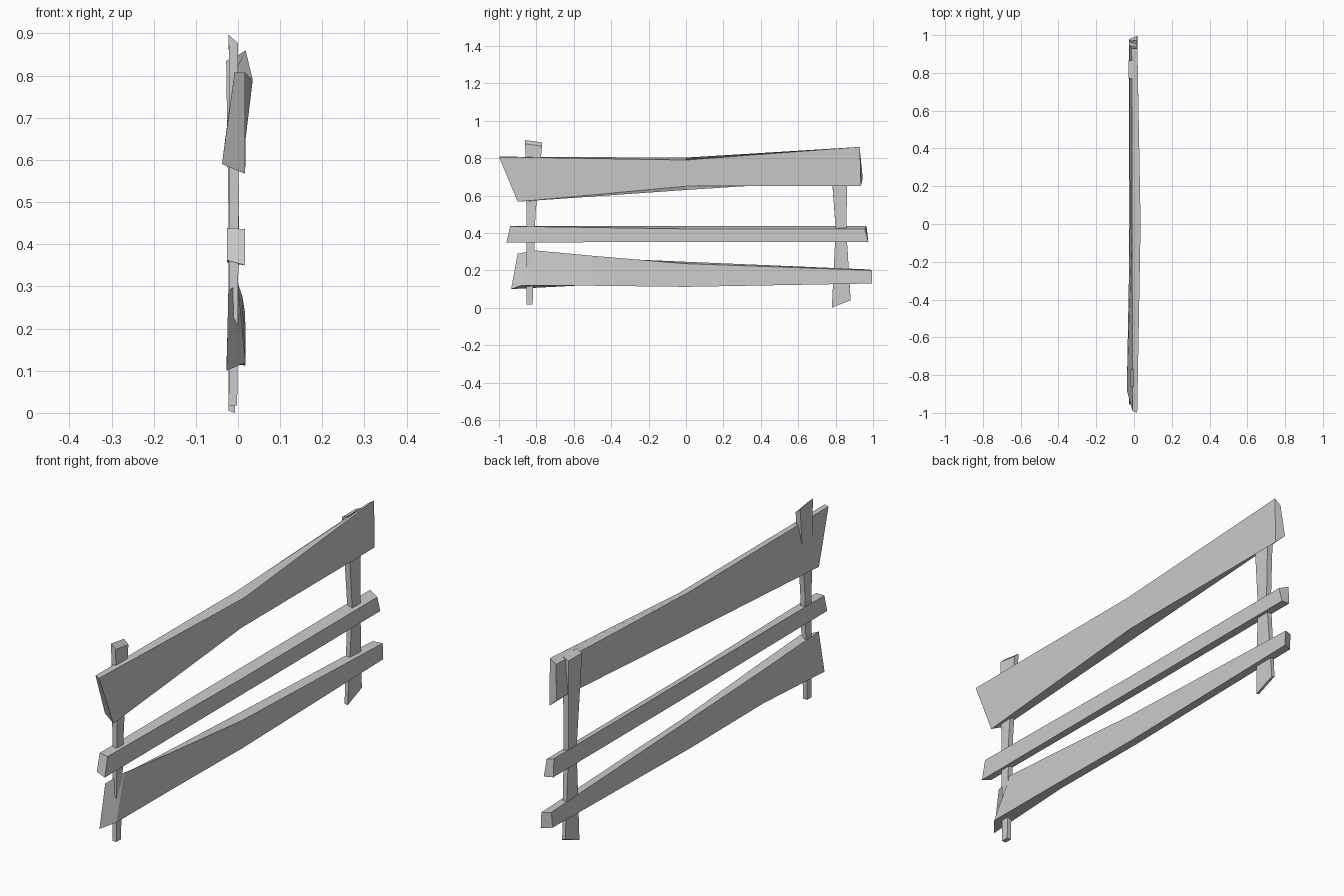
import bpy, bmesh


def loft(name, sections):
    """Flat-faced timber through four-cornered sections."""
    bm = bmesh.new()
    rings = [[bm.verts.new(p) for p in s] for s in sections]
    for a, b in zip(rings, rings[1:]):
        for i in range(4):
            j = (i + 1) % 4
            bm.faces.new((a[i], a[j], b[j], b[i]))
    bm.faces.new(rings[0])
    bm.faces.new(rings[-1][::-1])
    bmesh.ops.recalc_face_normals(bm, faces=bm.faces)
    mesh = bpy.data.meshes.new(name)
    bm.to_mesh(mesh)
    bm.free()
    obj = bpy.data.objects.new(name, mesh)
    bpy.context.collection.objects.link(obj)
    return obj


def cut(y, *xz):
    """Square cut across a rail."""
    return [(x, y, z) for x, z in xz]


def level(z, x0, x1, y0, y1, tilt_x=0, tilt_y=0):
    """Cut across a post, optionally sloped."""
    return [(x, y, z + dx + dy) for x, y, dx, dy in (
        (x0, y0, 0, 0), (x1, y0, tilt_x, 0),
        (x1, y1, tilt_x, tilt_y), (x0, y1, 0, tilt_y))]


# Rails: corners run outer top, outer bottom, inner bottom, inner top
loft("top_rail", [
    [(0.017, -1.0, 0.807), (0.017, -0.9, 0.567), (-0.038, -0.88, 0.59), (-0.008, -0.99, 0.808)],
    cut(0, (0.035, 0.79), (0.018, 0.65), (-0.022, 0.63), (-0.01, 0.803)),
    [(0.018, 0.93, 0.86), (0.018, 0.935, 0.65), (-0.024, 0.945, 0.69), (-0.012, 0.93, 0.84)],
])
loft("middle_rail", [
    [(0.017, -0.94, 0.436), (0.017, -0.96, 0.35), (-0.026, -0.955, 0.362), (-0.026, -0.935, 0.438)],
    cut(0, (0.017, 0.422), (0.017, 0.351), (-0.026, 0.357), (-0.026, 0.438)),
    [(0.017, 0.955, 0.421), (0.017, 0.975, 0.351), (-0.026, 0.97, 0.357), (-0.026, 0.965, 0.438)],
])
loft("bottom_rail", [
    [(0.0, -0.8, 0.306), (0.018, -0.88, 0.12), (-0.027, -0.935, 0.1), (-0.023, -0.9, 0.29)],
    cut(-0.5, (0.01, 0.278), (0.018, 0.118), (-0.027, 0.123), (-0.023, 0.268)),
    cut(0, (0.017, 0.236), (0.018, 0.112), (-0.026, 0.119), (-0.023, 0.246)),
    [(0.015, 0.995, 0.2), (0.018, 0.995, 0.13), (-0.026, 0.975, 0.135), (-0.024, 0.98, 0.205)],
])

# Posts: tapered uprights with rough sloping ends
loft("front_post", [
    level(0.017, -0.022, -0.002, -0.852, -0.82),
    level(0.5, -0.021, 0.002, -0.853, -0.805),
    level(0.897, -0.022, 0.0, -0.86, -0.77, -0.02, -0.013),
])
loft("rear_post", [
    level(0.005, -0.022, -0.007, 0.78, 0.88, -0.005, 0.04),
    level(0.42, -0.022, 0.002, 0.80, 0.857),
    level(0.835, -0.028, 0.0, 0.77, 0.865, 0.012),
])
